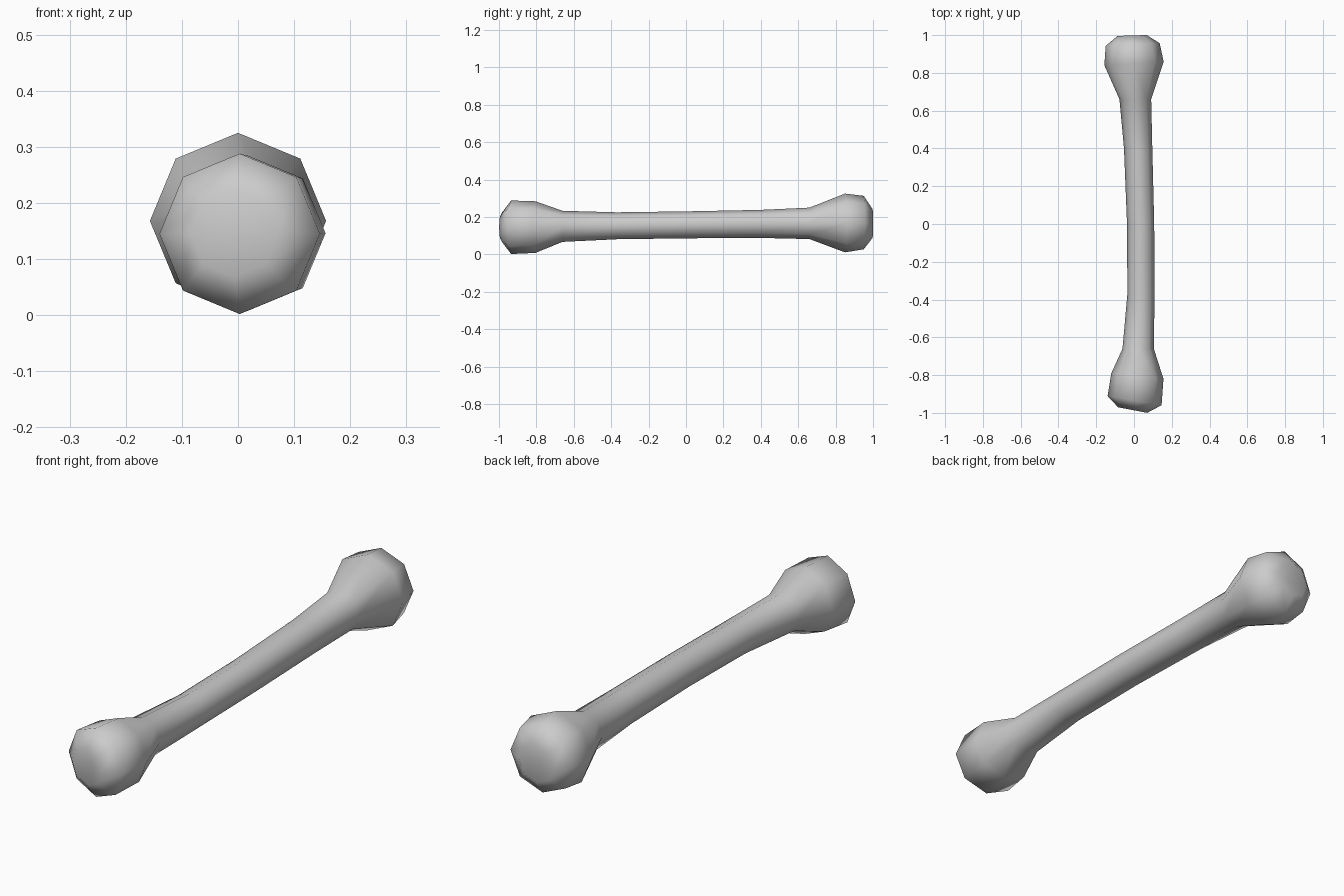
import bpy, bmesh, math

if "Cube" in bpy.data.objects:
    bpy.data.objects.remove(bpy.data.objects["Cube"], do_unlink=True)

SIDES = 8

# Cross-sections from front to back: x, y, z of the centre, radius, slant
SECTIONS = [
    (-0.007, -0.985, 0.145, 0.077, -0.19),
    (0.003, -0.935, 0.145, 0.143, -0.17),
    (0.018, -0.805, 0.146, 0.138, -0.11),
    (0.022, -0.66, 0.15, 0.083, 0),
    (0.037, -0.37, 0.153, 0.072, 0),
    (0.035, 0, 0.158, 0.072, 0),
    (0.022, 0.4, 0.163, 0.075, 0),
    (0.007, 0.66, 0.166, 0.084, 0),
    (0, 0.85, 0.168, 0.157, 0.06),
    (-0.007, 0.95, 0.17, 0.143, 0.05),
    (-0.01, 0.998, 0.165, 0.077, 0.03),
]


def make_material(name, value):
    mat = bpy.data.materials.new(name)
    mat.use_nodes = True
    color = (value, value, value, 1)
    mat.diffuse_color = color
    mat.node_tree.nodes["Principled BSDF"].inputs["Base Color"].default_value = color
    return mat


def add_ring(bm, x, y, z, radius, slant):
    ring = []
    for i in range(SIDES):
        a = math.tau * i / SIDES
        dx = radius * math.cos(a)
        ring.append(bm.verts.new((x + dx, y + slant * dx, z + radius * math.sin(a))))
    return ring


def add_dimple(bm, ring, section, depth):
    x, y, z = section[:3]
    centre = bm.verts.new((x, y + depth, z))
    for i in range(SIDES):
        bm.faces.new((ring[i], ring[(i + 1) % SIDES], centre))


# Shaft and knobs as one lofted tube
bm = bmesh.new()
rings = [add_ring(bm, *s) for s in SECTIONS]
for a, b in zip(rings, rings[1:]):
    for i in range(SIDES):
        j = (i + 1) % SIDES
        bm.faces.new((a[i], a[j], b[j], b[i]))

# Hollowed ends
add_dimple(bm, rings[0], SECTIONS[0], 0.03)
add_dimple(bm, rings[-1], SECTIONS[-1], -0.03)

bmesh.ops.recalc_face_normals(bm, faces=bm.faces)
for face in bm.faces:
    face.smooth = True
mesh = bpy.data.meshes.new("bone")
bm.to_mesh(mesh)
bm.free()
mesh.materials.append(make_material("bone grey", 0.6))
bone = bpy.data.objects.new("bone", mesh)
bpy.context.collection.objects.link(bone)
